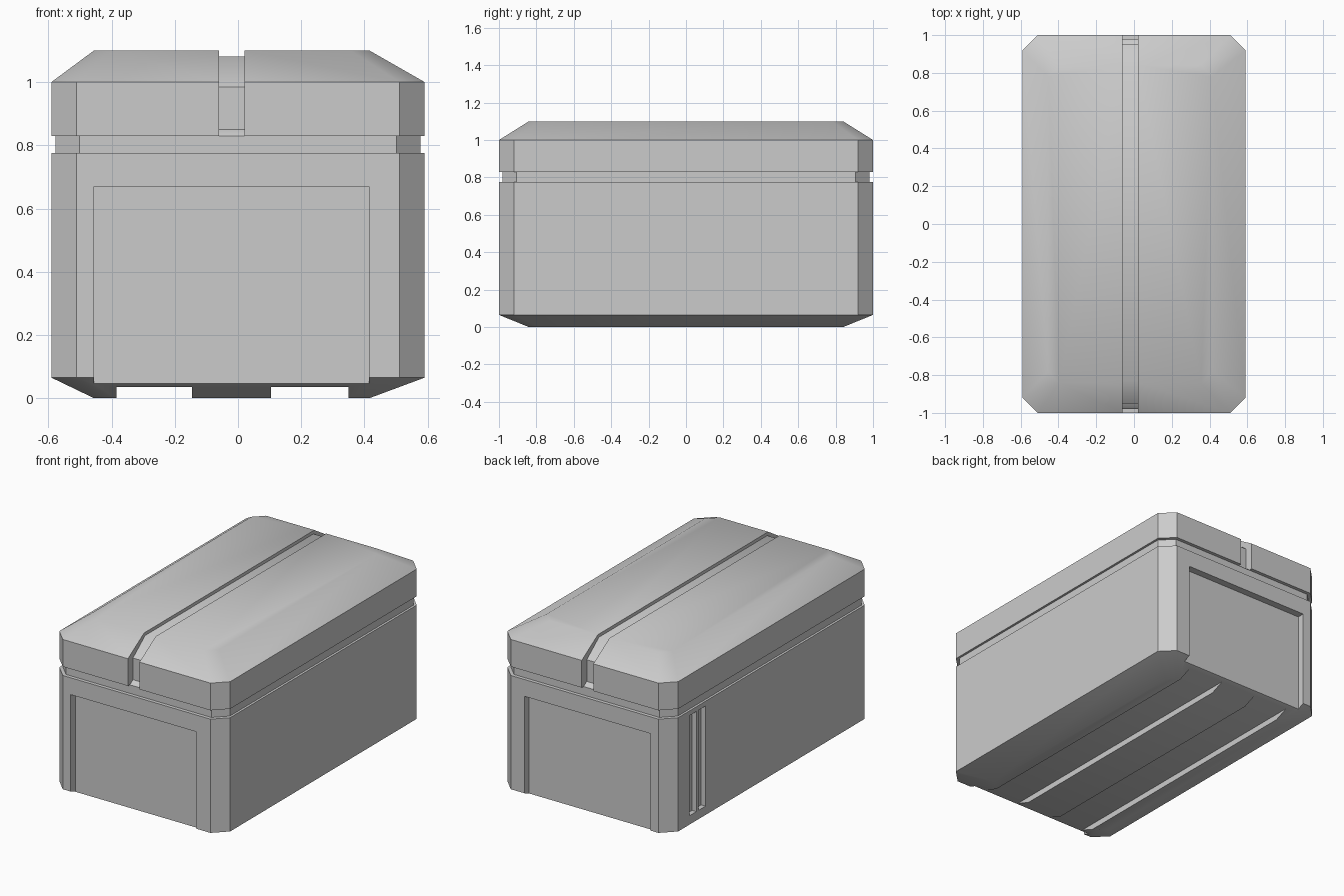
import bpy, bmesh, math

if "Cube" in bpy.data.objects:
    bpy.data.objects.remove(bpy.data.objects["Cube"])


def make_object(name, bm):
    bmesh.ops.recalc_face_normals(bm, faces=bm.faces[:])
    mesh = bpy.data.meshes.new(name)
    bm.to_mesh(mesh)
    bm.free()
    obj = bpy.data.objects.new(name, mesh)
    bpy.context.collection.objects.link(obj)
    return obj


def octagon(cx, hx, hy, c, z):
    pts = [(hx, hy - c), (hx - c, hy), (c - hx, hy), (-hx, hy - c),
           (-hx, c - hy), (c - hx, -hy), (hx - c, -hy), (hx, c - hy)]
    return [(cx + x, y, z) for x, y in pts]


def loft(name, rings):
    bm = bmesh.new()
    loops = [[bm.verts.new(p) for p in octagon(*r)] for r in rings]
    for a, b in zip(loops, loops[1:]):
        for i in range(8):
            j = (i + 1) % 8
            bm.faces.new((a[i], a[j], b[j], b[i]))
    bm.faces.new(loops[0])
    bm.faces.new(loops[-1])
    return make_object(name, bm)


def prism(name, profile, x0, x1):
    # y-z profile extruded along x
    bm = bmesh.new()
    a = [bm.verts.new((x0, y, z)) for y, z in profile]
    b = [bm.verts.new((x1, y, z)) for y, z in profile]
    for i in range(len(a)):
        j = (i + 1) % len(a)
        bm.faces.new((a[i], a[j], b[j], b[i]))
    bm.faces.new(a)
    bm.faces.new(b)
    return make_object(name, bm)


def box(name, x0, x1, y0, y1, z0, z1):
    return prism(name, [(y0, z0), (y1, z0), (y1, z1), (y0, z1)], x0, x1)


# Chest shell: tapered foot, body, seam groove, lid
crate = loft("crate", [
    (-0.02, 0.435, 0.84, 0.06, 0.0),
    (0.0, 0.59, 1.0, 0.08, 0.065),
    (0.0, 0.59, 1.0, 0.08, 0.775),
    (0.0, 0.577, 0.98, 0.075, 0.776),
    (0.0, 0.577, 0.98, 0.075, 0.829),
    (0.0, 0.59, 1.0, 0.08, 0.83),
    (0.0, 0.59, 1.0, 0.08, 1.0),
    (-0.02, 0.435, 0.84, 0.06, 1.1),
])

cutters = []

# Strap slot running over the lid and down both ends
half = [(0.985, 0.822), (0.978, 0.832), (0.95, 0.85), (0.95, 0.985), (0.83, 1.08)]
arch = [(-1.1, 0.822), (-1.1, 1.2), (1.1, 1.2), (1.1, 0.822)]
arch += half + [(-y, z) for y, z in reversed(half)]
cutters.append(prism("lid_slot_cutter", arch, -0.06, 0.02))

# Recessed end panels
for s in (-1, 1):
    y0, y1 = sorted((s * 0.955, s * 1.1))
    cutters.append(box("end_panel_cutter", -0.455, 0.415, y0, y1, -0.1, 0.67))

# Channels under the base
for x0, x1 in ((-0.385, -0.145), (0.105, 0.35)):
    cutters.append(box("base_channel_cutter", x0, x1, -1.2, 1.2, -0.1, 0.036))

# Two vertical vents on the left side near the back
for y0 in (0.65, 0.74):
    cutters.append(box("vent_cutter", -0.7, -0.56, y0, y0 + 0.07, 0.12, 0.745))

bpy.context.view_layer.objects.active = crate
crate.select_set(True)
for cutter in cutters:
    cutter.hide_render = True
    mod = crate.modifiers.new("cut", 'BOOLEAN')
    mod.operation = 'DIFFERENCE'
    mod.solver = 'EXACT'
    mod.object = cutter
    bpy.ops.object.modifier_apply(modifier=mod.name)
    bpy.data.objects.remove(cutter)

bpy.ops.object.shade_smooth_by_angle(angle=math.radians(40))
